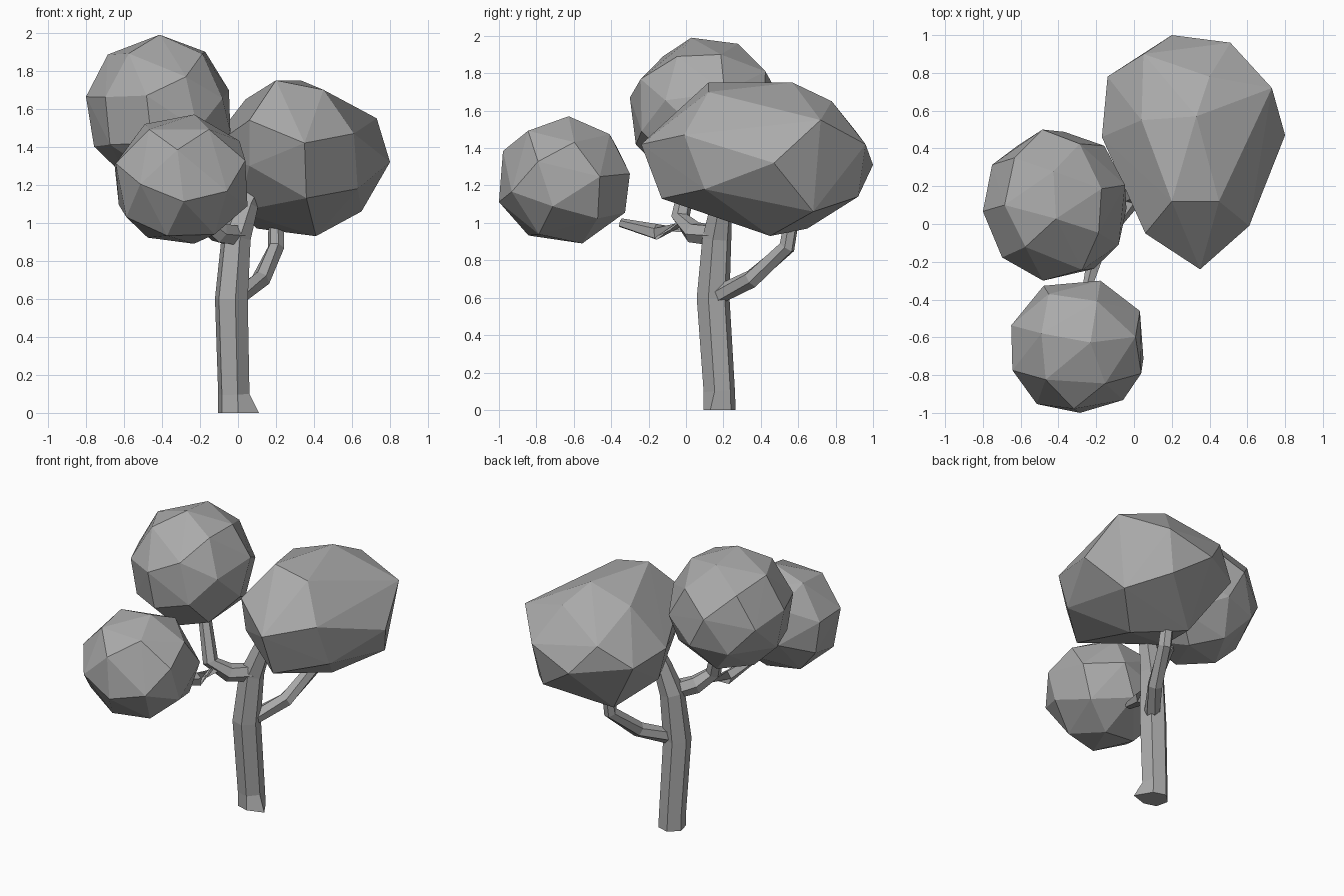
import bpy, bmesh, math
from mathutils import Vector, Euler

cube = bpy.data.objects.get("Cube")
if cube:
    bpy.data.objects.remove(cube, do_unlink=True)

grey = bpy.data.materials.new("plain grey")
grey.use_nodes = True
colour = (0.4, 0.4, 0.4, 1)
grey.diffuse_color = colour
grey.node_tree.nodes["Principled BSDF"].inputs["Base Color"].default_value = colour


def finish(bm, name):
    bmesh.ops.recalc_face_normals(bm, faces=bm.faces)
    mesh = bpy.data.meshes.new(name)
    bm.to_mesh(mesh)
    bm.free()
    mesh.materials.append(grey)
    obj = bpy.data.objects.new(name, mesh)
    bpy.context.collection.objects.link(obj)
    return obj


def hull(name, points):
    """Faceted clump wrapped around a set of points."""
    bm = bmesh.new()
    for p in points:
        bm.verts.new(p)
    result = bmesh.ops.convex_hull(bm, input=bm.verts)
    loose = {g for g in result["geom_interior"] + result["geom_unused"]
             if isinstance(g, bmesh.types.BMVert)}
    bmesh.ops.delete(bm, geom=list(loose), context="VERTS")
    return finish(bm, name)


def clump(name, low, high, count, turn):
    """Evenly spread sphere points, turned and fitted to a box."""
    points = []
    for i in range(count):
        z = 1 - (2 * i + 1) / count
        a = i * math.pi * (3 - math.sqrt(5))
        r = math.sqrt(1 - z * z)
        p = Vector((r * math.cos(a), r * math.sin(a), z))
        p.rotate(Euler(turn))
        points.append(p)
    for k in range(3):
        lo, hi = min(p[k] for p in points), max(p[k] for p in points)
        for p in points:
            p[k] = low[k] + (p[k] - lo) / (hi - lo) * (high[k] - low[k])
    return hull(name, points)


def limb(name, path, radii, sides=6, flare=None):
    """Flat-sided tube along a path, with optional root at the base."""
    path = [Vector(p) for p in path]
    bm = bmesh.new()
    rings = []
    for i, (p, r) in enumerate(zip(path, radii)):
        d = (path[min(i + 1, len(path) - 1)] - path[max(i - 1, 0)]).normalized()
        if p.z == 0:
            d = Vector((0, 0, 1))
        side = d.cross(Vector((0.3, 1, 0.1))).normalized()
        up = side.cross(d)
        angles = [math.tau * k / sides for k in range(sides)]
        rings.append([bm.verts.new(p + r * (side * math.cos(a) + up * math.sin(a)))
                      for a in angles])
    for a, b in zip(rings, rings[1:]):
        for k in range(sides):
            j = (k + 1) % sides
            bm.faces.new((a[k], a[j], b[j], b[k]))
    bm.faces.new(rings[0])
    bm.faces.new(rings[-1])
    if flare:
        target = Vector(flare)
        min(rings[0], key=lambda v: (v.co - target).length).co = target
    return finish(bm, name)


# Trunk and branches
limb("trunk",
     [(-0.02, 0.18, 0), (-0.022, 0.178, 0.1), (-0.035, 0.145, 0.6),
      (-0.01, 0.165, 0.92), (0.05, 0.19, 1.1), (0.15, 0.22, 1.3)],
     [0.088, 0.086, 0.09, 0.08, 0.06, 0.05], flare=(0.11, 0.13, 0))
limb("back_branch",
     [(-0.01, 0.16, 0.61), (0.12, 0.35, 0.7), (0.2, 0.54, 0.87), (0.2, 0.57, 1.05)],
     [0.05, 0.05, 0.045, 0.04])
limb("side_branch",
     [(0, 0.16, 0.93), (-0.1, 0.04, 0.95), (-0.19, -0.03, 1.03), (-0.28, 0.03, 1.32)],
     [0.06, 0.06, 0.05, 0.04])
limb("front_branch",
     [(-0.15, 0.01, 0.99), (-0.2, -0.16, 0.95), (-0.25, -0.35, 1.0)],
     [0.045, 0.045, 0.025], sides=5)

# Foliage
clump("upper_foliage", (-0.8, -0.3, 1.22), (-0.04, 0.5, 1.99), 30, (0.5, 0.3, 0.2))
clump("front_foliage", (-0.65, -1, 0.89), (0.05, -0.3, 1.57), 26, (1.1, 0.4, 0.7))
hull("large_foliage", [
    (0.35, -0.24, 1.42), (0.36, -0.13, 1.13), (0.06, -0.05, 1.54), (0.06, 0, 1.3),
    (0.61, -0.01, 1.47), (0.63, 0.1, 1.18), (0.2, 0.12, 1.75), (0.45, 0.12, 1.7),
    (0.33, 0.57, 1.75), (0.04, 0.55, 1.65), (0.73, 0.72, 1.55), (0.8, 0.47, 1.32),
    (-0.17, 0.46, 1.38), (-0.14, 0.78, 1.35), (0.05, 0.9, 1.5), (0.2, 1, 1.31),
    (0.51, 0.96, 1.42), (0.4, 0.78, 1.65), (0.65, 0.68, 1.06), (0.41, 0.45, 0.93),
    (0.1, 0.65, 0.97), (0.45, 0.92, 1.14), (0, 0.3, 1.06)])
